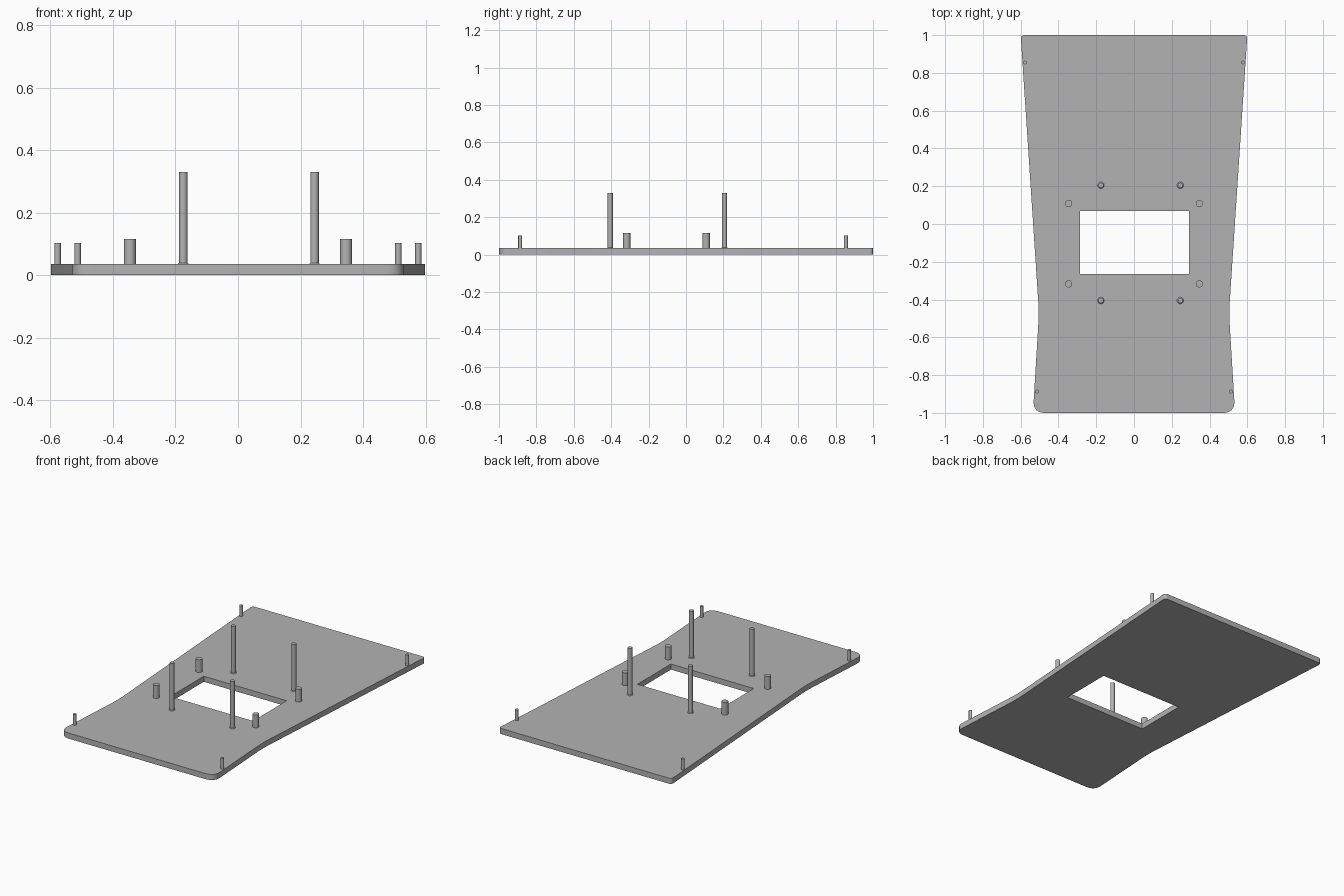
import bpy
import bmesh
from mathutils import Vector

cube = bpy.data.objects.get("Cube")
if cube:
    bpy.data.objects.remove(cube, do_unlink=True)

THICK = 0.035

grey = bpy.data.materials.new("plain grey")
grey.use_nodes = True
colour = (0.45, 0.45, 0.45, 1)
grey.diffuse_color = colour
grey.node_tree.nodes["Principled BSDF"].inputs["Base Color"].default_value = colour


def finish(name, bm, location=(0, 0, 0)):
    bmesh.ops.recalc_face_normals(bm, faces=bm.faces)
    mesh = bpy.data.meshes.new(name)
    bm.to_mesh(mesh)
    bm.free()
    mesh.materials.append(grey)
    obj = bpy.data.objects.new(name, mesh)
    obj.location = location
    bpy.context.collection.objects.link(obj)
    bpy.ops.object.select_all(action="DESELECT")
    obj.select_set(True)
    bpy.context.view_layer.objects.active = obj
    bpy.ops.object.shade_smooth_by_angle()
    return obj


def rounded(corners, steps=8):
    """Round each (x, y, setback) corner with a quadratic arc."""
    pts = []
    for i, (x, y, setback) in enumerate(corners):
        p = Vector((x, y))
        if not setback:
            pts.append(p)
            continue
        before = Vector(corners[i - 1][:2])
        after = Vector(corners[(i + 1) % len(corners)][:2])
        a = p + (before - p).normalized() * setback
        b = p + (after - p).normalized() * setback
        for k in range(steps + 1):
            t = k / steps
            pts.append(a * (1 - t) ** 2 + p * 2 * t * (1 - t) + b * t ** 2)
    return pts


# Waisted base plate with a rectangular window
half = [(0.535, -1, 0.065), (0.503, -0.47, 0.06), (0.6, 1, 0.022)]
outline = rounded(half + [(-x, y, r) for x, y, r in reversed(half)])
window = rounded([(-0.285, -0.265, 0), (0.29, -0.265, 0), (0.29, 0.068, 0), (-0.285, 0.068, 0)])
bm = bmesh.new()
edges = []
for loop in (outline, window):
    verts = [bm.verts.new((p.x, p.y, 0)) for p in loop]
    edges += [bm.edges.new((verts[i - 1], verts[i])) for i in range(len(verts))]
bmesh.ops.triangle_fill(bm, edges=edges, use_beauty=True)
top = bmesh.ops.extrude_face_region(bm, geom=bm.faces[:])["geom"]
bmesh.ops.translate(bm, vec=(0, 0, THICK),
                    verts=[g for g in top if isinstance(g, bmesh.types.BMVert)])
finish("base_plate", bm)


def pin(name, x, y, radius, height, foot=0):
    """Round pin standing on the plate, with an optional flared foot."""
    bm = bmesh.new()
    sections = [(0, height - THICK, radius, radius)]
    if foot:
        sections = [(0, foot, radius + foot, radius), (foot, height - THICK, radius, radius)]
    for low, high, r1, r2 in sections:
        part = bmesh.ops.create_cone(bm, cap_ends=True, segments=32, radius1=r1,
                                     radius2=r2, depth=high - low)
        bmesh.ops.translate(bm, verts=part["verts"], vec=(0, 0, (low + high) / 2))
    finish(name, bm, (x, y, THICK))


# Tall rods, stout studs and small corner pegs
for end, rod_y, stud_y, peg_x, peg_y in (("front", -0.405, -0.317, 0.513, -0.887),
                                         ("back", 0.205, 0.108, 0.577, 0.855)):
    for side, s, rod_x in (("right", -1, -0.175), ("left", 1, 0.245)):
        pin(f"tall_rod_{end}_{side}", rod_x, rod_y, 0.0135, 0.33, 0.004)
        pin(f"stud_{end}_{side}", s * 0.346, stud_y, 0.019, 0.115)
        pin(f"corner_peg_{end}_{side}", s * peg_x, peg_y, 0.01, 0.102)
